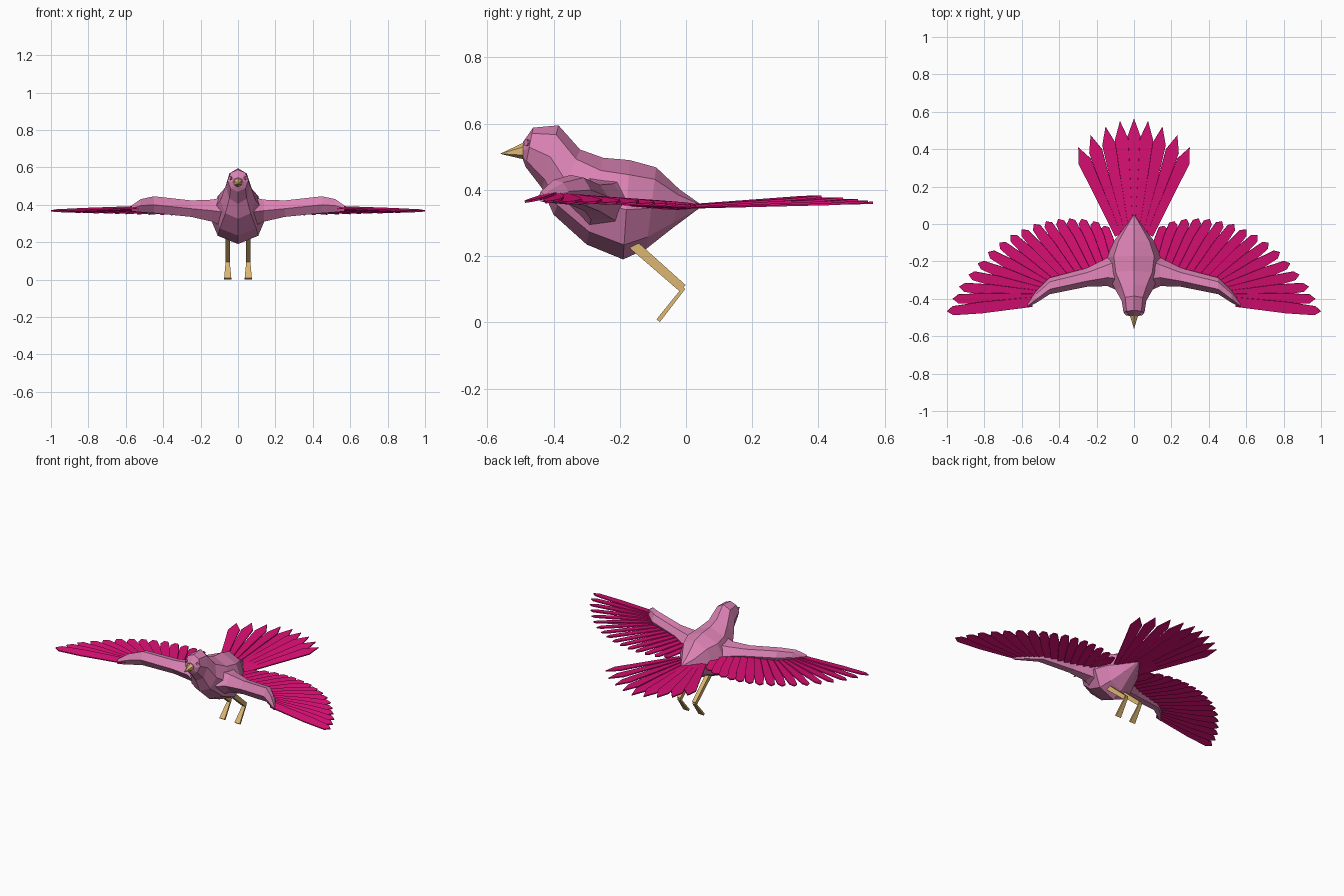
import bpy, bmesh, math
from mathutils import Vector

if "Cube" in bpy.data.objects:
    bpy.data.objects.remove(bpy.data.objects["Cube"])


def material(name, rgb):
    m = bpy.data.materials.new(name)
    m.diffuse_color = (*rgb, 1)
    m.use_nodes = True
    m.node_tree.nodes["Principled BSDF"].inputs["Base Color"].default_value = m.diffuse_color
    return m


PINK = material("soft pink", (0.70, 0.22, 0.45))
MAGENTA = material("magenta", (0.72, 0.005, 0.18))
TAN = material("tan", (0.72, 0.47, 0.17))


def finish(name, bm, mat, mirror=False):
    bmesh.ops.recalc_face_normals(bm, faces=bm.faces)
    mesh = bpy.data.meshes.new(name)
    bm.to_mesh(mesh)
    bm.free()
    mesh.materials.append(mat)
    ob = bpy.data.objects.new(name, mesh)
    bpy.context.collection.objects.link(ob)
    if mirror:
        mod = ob.modifiers.new("mirror", 'MIRROR')
        mod.use_mirror_merge = False
    return ob


def loft(bm, rings):
    """Bridge rings of equal point count and cap both ends."""
    vs = [[bm.verts.new(p) for p in r] for r in rings]
    n = len(vs[0])
    for a, b in zip(vs, vs[1:]):
        for i in range(n):
            j = (i + 1) % n
            bm.faces.new((a[i], a[j], b[j], b[i]))
    bm.faces.new(vs[0])
    bm.faces.new(vs[-1][::-1])


def feather(bm, root, tip, w_root, w_mid, w_end, end, twist, thick=0.007):
    """Thin pointed blade from root to tip, rolled about its own axis."""
    root, tip = Vector(root), Vector(tip)
    axis = tip - root
    side = axis.cross(Vector((0, 0, 1))).normalized()
    up = side.cross(axis).normalized()
    s = side * math.cos(twist) + up * math.sin(twist)
    n = up * math.cos(twist) - side * math.sin(twist)
    outline = [(0, -w_root), (0.6, -w_mid), (end, -w_end), (1, 0),
               (end, w_end), (0.6, w_mid), (0, w_root)]
    pts = [root + axis * t + s * w for t, w in outline]
    loft(bm, [[p - n * thick / 2 for p in pts], [p + n * thick / 2 for p in pts]])


# body and head: eight-sided rings (top y, z, bottom y, z, half width)
bm = bmesh.new()
rings = []
for ty, tz, by, bz, w in [
        (-0.492, 0.545, -0.492, 0.490, 0.028),
        (-0.462, 0.588, -0.485, 0.470, 0.056),
        (-0.385, 0.595, -0.435, 0.405, 0.066),
        (-0.320, 0.522, -0.400, 0.325, 0.095),
        (-0.250, 0.497, -0.300, 0.235, 0.138),
        (-0.170, 0.490, -0.190, 0.190, 0.153),
        (-0.090, 0.468, -0.120, 0.222, 0.118),
        (-0.020, 0.402, -0.040, 0.285, 0.062),
        (0.042, 0.358, 0.042, 0.346, 0.008)]:
    top, bot = Vector((0, ty, tz)), Vector((0, by, bz))
    mid, half = (top + bot) / 2, (top - bot) / 2
    rings.append([mid + half * math.cos(a) + Vector((w * math.sin(a), 0, 0))
                  for a in (k * math.pi / 4 for k in range(8))])
loft(bm, rings)
finish("body", bm, PINK)

# wing arms: six-sided sections (x, front y, back y, top z, bottom z)
bm = bmesh.new()
rings = []
for x, f, b, t, u in [
        (0.05, -0.375, -0.120, 0.445, 0.270),
        (0.14, -0.332, -0.180, 0.427, 0.310),
        (0.25, -0.335, -0.235, 0.423, 0.335),
        (0.45, -0.375, -0.287, 0.445, 0.355),
        (0.52, -0.420, -0.355, 0.430, 0.360),
        (0.57, -0.445, -0.425, 0.395, 0.365)]:
    d, m = b - f, (t + u) / 2
    rings.append([(x, f, m), (x, f + d * .3, t), (x, f + d * .75, t - .008),
                  (x, b, m), (x, f + d * .75, u), (x, f + d * .3, u)])
loft(bm, rings)
finish("wing_arm", bm, PINK, True)

# wing feathers: fan from the back of the arm
bm = bmesh.new()
tips = [(0.16, -0.01), (0.215, 0.015), (0.28, 0.027), (0.345, 0.03),
        (0.405, 0.027), (0.47, 0.015), (0.535, 0.0), (0.60, -0.03),
        (0.66, -0.06), (0.72, -0.10), (0.78, -0.15), (0.835, -0.21),
        (0.885, -0.27), (0.935, -0.335), (0.97, -0.40), (1.0, -0.467)]
inner, elbow, outer = Vector((0.11, -0.19)), Vector((0.45, -0.31)), Vector((0.545, -0.417))
for i, (x, y) in enumerate(tips):
    r = inner.lerp(elbow, i / 9) if i < 9 else elbow.lerp(outer, (i - 9) / 6)
    k = i / 15
    feather(bm, (r.x, r.y, 0.362 + 0.023 * k), (x, y, 0.345 + 0.022 * k),
            0.026, 0.031, 0.024, 0.93, math.radians(-10))
finish("wing_feathers", bm, MAGENTA, True)

# tail feathers: nine blades
bm = bmesh.new()
tail_tips = [(0, 0.565, 0.361), (0.075, 0.55, 0.364), (0.152, 0.52, 0.369),
             (0.232, 0.475, 0.374), (0.298, 0.41, 0.380)]
for i in range(-4, 5):
    x, y, z = tail_tips[abs(i)]
    s = -1 if i < 0 else 1
    feather(bm, (i * 0.021, -0.06, 0.347), (s * x, y, z),
            0.018, 0.030, 0.036, 0.84, s * math.radians(-6 if i else 0))
finish("tail_feathers", bm, MAGENTA)

# beak: six-sided cone
bm = bmesh.new()
tip = Vector((0, -0.562, 0.509))
base = [Vector((0.026 * math.sin(a), -0.488, 0.518 + 0.026 * math.cos(a)))
        for a in (k * math.pi / 3 for k in range(6))]
loft(bm, [base, [tip.lerp(p, 0.03) for p in base]])
finish("beak", bm, TAN)

# eyes: small octagonal studs
bm = bmesh.new()
out = Vector((0.65, -0.75, 0.1)).normalized()
across = out.cross(Vector((0, 0, 1))).normalized()
up = across.cross(out)
centre = Vector((0.042, -0.480, 0.542))
ring = [centre + (across * math.cos(a) + up * math.sin(a)) * 0.010
        for a in (k * math.pi / 4 for k in range(8))]
loft(bm, [[p - out * 0.006 for p in ring], [p + out * 0.005 for p in ring]])
finish("eye", bm, PINK, True)


def limb(name, a, b, wa, ta, wb, tb):
    """Tapered four-sided bar in the side plane (width across x, thickness)."""
    a, b = Vector(a), Vector(b)
    x = Vector((1, 0, 0))
    n = (b - a).cross(x).normalized()
    quad = [(-1, -1), (1, -1), (1, 1), (-1, 1)]
    bm = bmesh.new()
    loft(bm, [[p + x * i * w / 2 + n * j * t / 2 for i, j in quad]
              for p, w, t in ((a, wa, ta), (b, wb, tb))])
    finish(name, bm, TAN, True)


# legs and feet
limb("upper_leg", (0.055, -0.16, 0.235), (0.055, -0.010, 0.103), 0.026, 0.030, 0.024, 0.026)
limb("foot", (0.055, -0.006, 0.104), (0.055, -0.084, 0.005), 0.020, 0.010, 0.038, 0.013)
